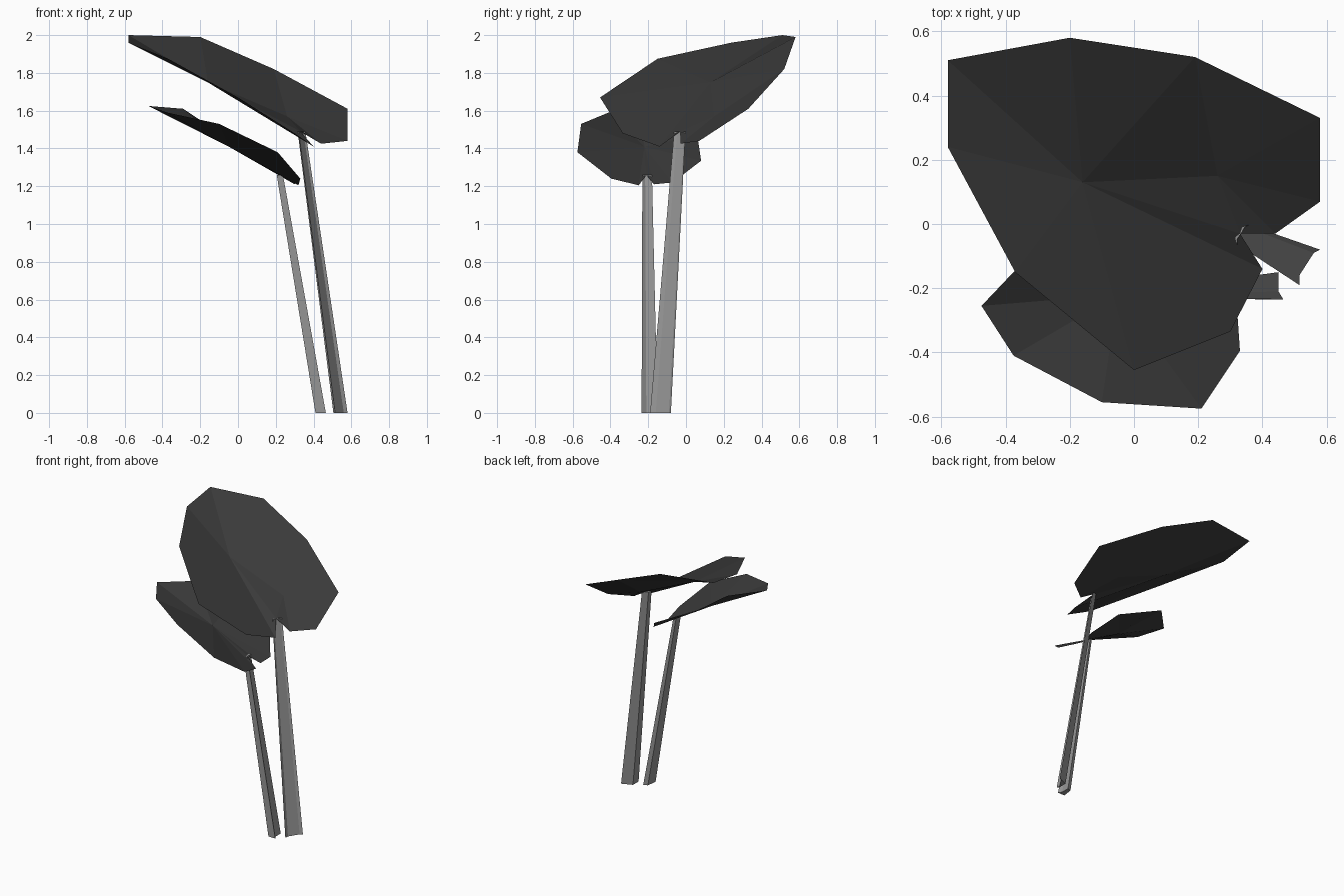
import bpy
import bmesh
from mathutils import Vector

cube = bpy.data.objects.get("Cube")
if cube:
    bpy.data.objects.remove(cube, do_unlink=True)


def make_material(name, level):
    mat = bpy.data.materials.new(name)
    mat.use_nodes = True
    colour = (level, level, level, 1)
    mat.diffuse_color = colour
    mat.node_tree.nodes["Principled BSDF"].inputs["Base Color"].default_value = colour
    return mat


leaf_grey = make_material("dark grey leaf", 0.042)
stem_grey = make_material("light grey stem", 0.30)


def finish(bm, name, mat):
    mesh = bpy.data.meshes.new(name)
    bm.to_mesh(mesh)
    bm.free()
    mesh.materials.append(mat)
    obj = bpy.data.objects.new(name, mesh)
    bpy.context.collection.objects.link(obj)
    return obj


def make_leaf(name, notch, rim, hubs):
    """Cupped leaf: hubs are (point, first rim index, last rim index) fans.
    The rim is anticlockwise and starts and ends at the notch."""
    bm = bmesh.new()
    root = bm.verts.new(notch)
    edge = [root] + [bm.verts.new(p) for p in rim] + [root]
    centres = []
    for point, first, last in hubs:
        hub = bm.verts.new(point)
        centres.append(hub)
        for i in range(first, last):
            bm.faces.new((hub, edge[i], edge[i + 1]))
    # Join neighbouring fans along the shared rim vertex
    for (a, b), (_, _, last) in zip(zip(centres, centres[1:]), hubs):
        bm.faces.new((a, edge[last], b))
        bm.faces.new((a, b, root))
    return finish(bm, name, leaf_grey)


def make_stem(name, section, foot, top, scale):
    """Leaning grooved stem that tapers from its foot section to its top."""
    bm = bmesh.new()
    foot, top = Vector(foot), Vector(top)
    lower = [bm.verts.new((x, y, 0)) for x, y in section]
    upper = [bm.verts.new(top + (v.co - foot) * scale) for v in lower]
    n = len(section)
    for i in range(n):
        j = (i + 1) % n
        bm.faces.new((lower[i], lower[j], upper[j], upper[i]))
    bm.faces.new(lower)
    bm.faces.new(upper)
    bmesh.ops.recalc_face_normals(bm, faces=bm.faces)
    return finish(bm, name, stem_grey)


# Upper leaf
make_leaf(
    "large_leaf", (0.33, -0.03, 1.49),
    [(0.44, -0.03, 1.425), (0.58, 0.07, 1.44), (0.58, 0.33, 1.61),
     (0.19, 0.52, 1.82), (-0.20, 0.58, 1.99), (-0.58, 0.51, 2.0),
     (-0.58, 0.24, 1.96), (-0.37, -0.15, 1.875), (0, -0.455, 1.67),
     (0.30, -0.335, 1.48), (0.40, -0.14, 1.41)],
    [((0.26, 0.15, 1.57), 0, 4), ((-0.16, 0.13, 1.75), 4, 12)])

# Lower leaf
make_leaf(
    "small_leaf", (0.22, -0.21, 1.26),
    [(0.30, -0.17, 1.21), (0.31, -0.07, 1.22), (0.20, 0.08, 1.335),
     (-0.08, 0.06, 1.47), (-0.29, -0.06, 1.61), (-0.475, -0.255, 1.625),
     (-0.375, -0.41, 1.59), (-0.10, -0.555, 1.53), (0.21, -0.575, 1.38),
     (0.33, -0.395, 1.24), (0.32, -0.25, 1.205)],
    [((-0.05, -0.22, 1.41), 0, 12)])

# Stems
make_stem("large_stem",
          [(0.58, -0.08), (0.505, -0.11), (0.505, -0.175), (0.515, -0.19),
           (0.515, -0.16), (0.56, -0.09)],
          (0.54, -0.13, 0), (0.335, -0.03, 1.49), 0.55)
make_stem("small_stem",
          [(0.41, -0.235), (0.465, -0.235), (0.45, -0.21), (0.45, -0.15),
           (0.42, -0.16)],
          (0.435, -0.20, 0), (0.22, -0.21, 1.26), 0.6)
